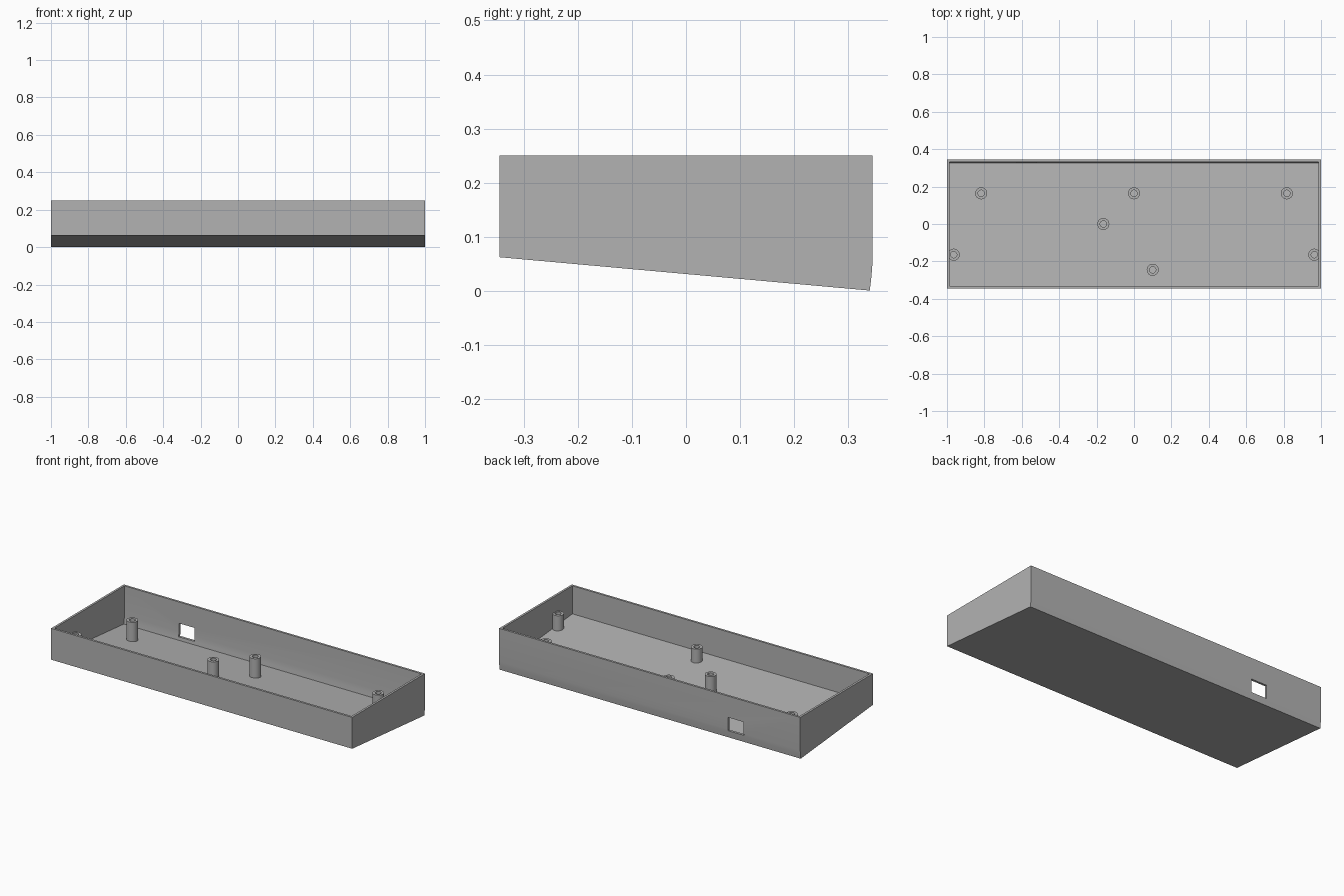
import bpy, bmesh, math
from mathutils import Vector

cube = bpy.data.objects.get("Cube")
if cube:
    bpy.data.objects.remove(cube, do_unlink=True)

# Plain grey plastic
GREY = (0.45, 0.45, 0.45, 1.0)
grey = bpy.data.materials.new("grey plastic")
grey.use_nodes = True
grey.diffuse_color = GREY
grey.node_tree.nodes["Principled BSDF"].inputs["Base Color"].default_value = GREY

WALL = 0.013
FLOOR = 0.021
TOP = 0.25
BACK = 0.345


def underside(y):
    return 0.031 - 0.09 * y


def new_object(name, bm):
    bmesh.ops.recalc_face_normals(bm, faces=bm.faces)
    mesh = bpy.data.meshes.new(name)
    bm.to_mesh(mesh)
    bm.free()
    obj = bpy.data.objects.new(name, mesh)
    bpy.context.collection.objects.link(obj)
    mesh.materials.append(grey)
    return obj


def prism(name, profile, x0, x1):
    """Extrude a side profile of (y, z) points along x."""
    bm = bmesh.new()
    face = bm.faces.new([bm.verts.new((x0, y, z)) for y, z in profile])
    out = bmesh.ops.extrude_face_region(bm, geom=[face])
    verts = [v for v in out["geom"] if isinstance(v, bmesh.types.BMVert)]
    bmesh.ops.translate(bm, verts=verts, vec=Vector((x1 - x0, 0, 0)))
    return new_object(name, bm)


def side_profile(wall, floor, top):
    """Wedge outline with the back foot tucked in."""
    front, back, foot = -BACK + wall, BACK - wall, BACK - 0.005 - wall
    return [(front, underside(front) + floor), (foot, underside(foot) + floor),
            (back - 0.002, 0.026 + floor), (back, 0.052 + floor),
            (back, top), (front, top)]


def cut(target, cutter):
    cutter.hide_render = True
    mod = target.modifiers.new("cut", "BOOLEAN")
    mod.object = cutter
    mod.solver = "EXACT"
    bpy.context.view_layer.objects.active = target
    bpy.ops.object.modifier_apply(modifier=mod.name)
    bpy.data.objects.remove(cutter, do_unlink=True)


def screw_post(name, x, y, top=0.155, outer=0.032, inner=0.017, sides=32):
    """Hollow post rising from the sloping floor."""
    bm = bmesh.new()
    foot = underside(y) + FLOOR / 2
    rings = []
    for r, z in ((outer, foot), (outer, top), (inner, top), (inner, foot)):
        rings.append([bm.verts.new((x + r * math.cos(a), y + r * math.sin(a), z))
                      for a in (math.tau * i / sides for i in range(sides))])
    for k in range(4):
        a, b = rings[k], rings[(k + 1) % 4]
        for i in range(sides):
            j = (i + 1) % sides
            bm.faces.new((a[i], a[j], b[j], b[i]))
    return new_object(name, bm)


# Open tray with a sloping floor
tray = prism("case_tray", side_profile(0, 0, TOP), -1, 1)
cut(tray, prism("cavity_cutter", side_profile(WALL, FLOOR, TOP + 0.1), WALL - 1, 1 - WALL))

# Port opening through the back wall
port = [(0.3, 0.042), (0.4, 0.042), (0.4, 0.122), (0.3, 0.122)]
cut(tray, prism("port_cutter", port, -0.625, -0.52))

# Screw posts: back row, centre pair, front corners
spots = {
    "back_right_post": (-0.817, 0.164), "back_middle_post": (0, 0.164),
    "back_left_post": (0.817, 0.164), "centre_post": (-0.164, 0),
    "front_right_post": (-0.964, -0.164), "front_left_post": (0.964, -0.164),
    "front_middle_post": (0.1, -0.245),
}
parts = [tray] + [screw_post(name, x, y) for name, (x, y) in spots.items()]

# Smooth shading with sharp edges kept
bpy.ops.object.select_all(action="DESELECT")
for obj in parts:
    obj.select_set(True)
bpy.context.view_layer.objects.active = tray
bpy.ops.object.shade_smooth_by_angle(angle=math.radians(30))
